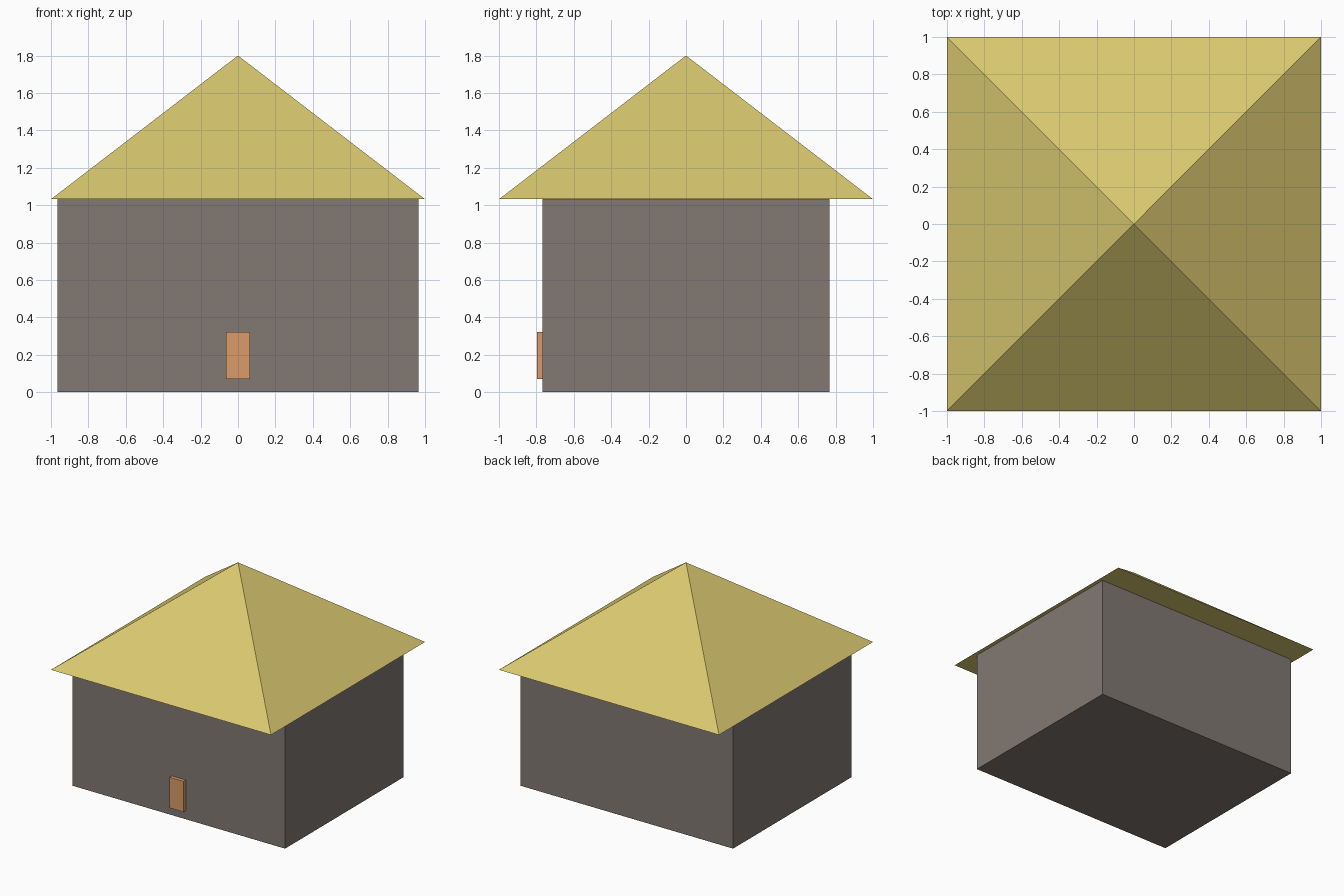
import bpy
import math

if "Cube" in bpy.data.objects:
    bpy.data.objects.remove(bpy.data.objects["Cube"])


def paint(obj, name, color):
    mat = bpy.data.materials.new(name)
    mat.diffuse_color = (*color, 1)
    mat.use_nodes = True
    mat.node_tree.nodes["Principled BSDF"].inputs["Base Color"].default_value = mat.diffuse_color
    obj.data.materials.append(mat)


def box(name, lo, hi):
    center = [(a + b) / 2 for a, b in zip(lo, hi)]
    bpy.ops.mesh.primitive_cube_add(size=1, location=center)
    obj = bpy.context.object
    obj.name = name
    obj.scale = [b - a for a, b in zip(lo, hi)]
    bpy.ops.object.transform_apply(location=False, rotation=False, scale=True)
    return obj


EAVES, PEAK = 1.032, 1.80

# Walls
walls = box("walls", (-0.966, -0.768, 0), (0.966, 0.768, EAVES))
paint(walls, "wall_grey", (0.22, 0.19, 0.17))

# Door, standing slightly proud of the front wall
door = box("door", (-0.063, -0.797, 0.07), (0.063, -0.767, 0.322))
paint(door, "door_wood", (0.70, 0.33, 0.14))

# Square pyramid roof with closed underside
bpy.ops.mesh.primitive_cone_add(vertices=4, radius1=math.sqrt(2), radius2=0,
                                depth=PEAK - EAVES,
                                location=(0, 0, (EAVES + PEAK) / 2),
                                rotation=(0, 0, math.pi / 4))
roof = bpy.context.object
roof.name = "roof"
bpy.ops.object.transform_apply(location=False, rotation=True, scale=False)
paint(roof, "roof_straw", (0.70, 0.58, 0.16))
